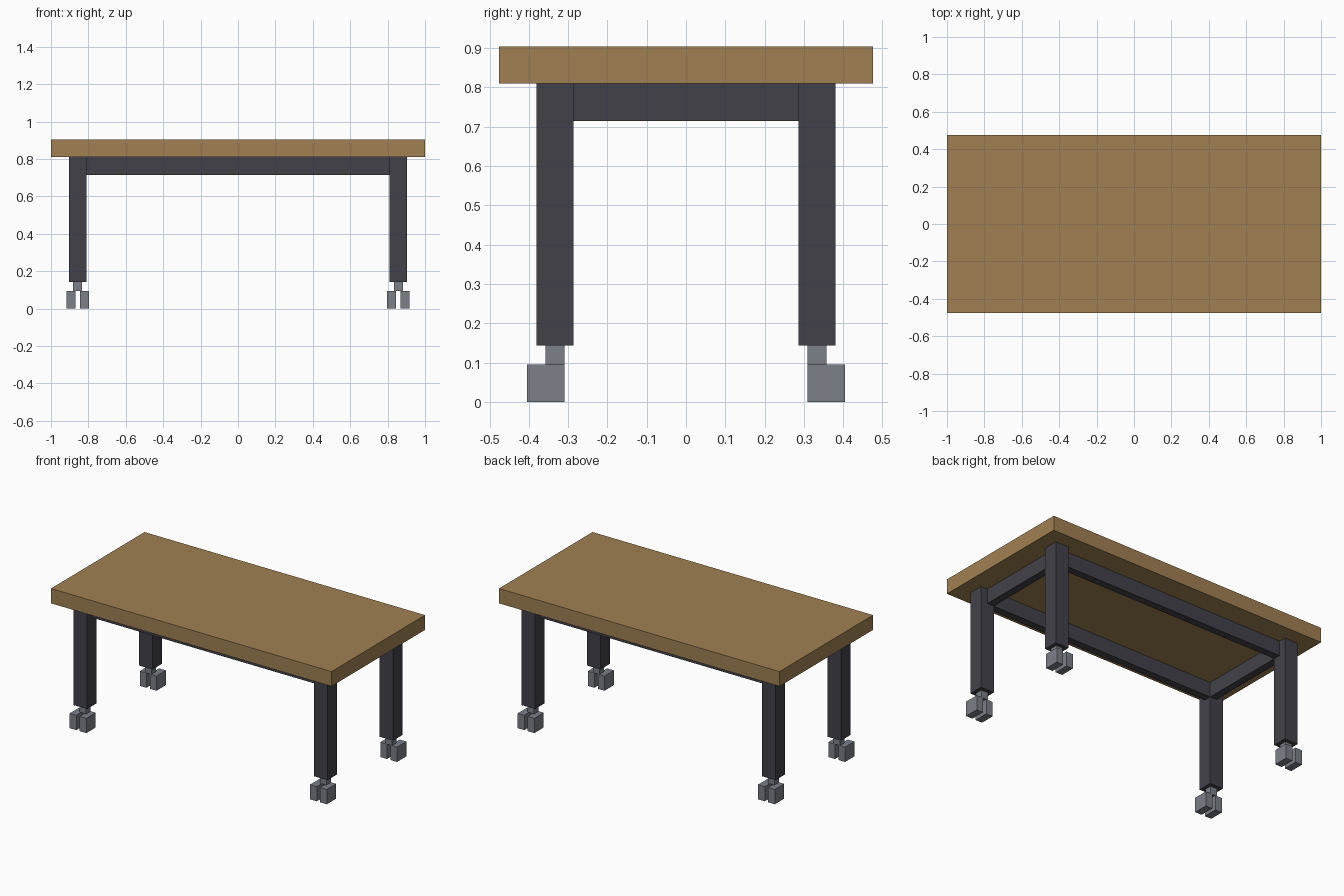
import bpy
import bmesh

if "Cube" in bpy.data.objects:
    bpy.data.objects.remove(bpy.data.objects["Cube"])

U = 1 / 21  # module: every part is a multiple of this size


def material(name, rgb):
    m = bpy.data.materials.new(name)
    m.diffuse_color = (*rgb, 1)
    m.use_nodes = True
    m.node_tree.nodes["Principled BSDF"].inputs["Base Color"].default_value = m.diffuse_color
    return m


WOOD = material("brown wood", (0.35, 0.216, 0.084))
STEEL = material("dark steel", (0.054, 0.053, 0.067))
GREY = material("caster grey", (0.2, 0.215, 0.245))


def box(name, x, y, z, mat):
    """Box from (min, max) ranges given in modules."""
    bm = bmesh.new()
    bmesh.ops.create_cube(bm, size=1)
    for v in bm.verts:
        for i, (lo, hi) in enumerate((x, y, z)):
            v.co[i] = U * ((lo + hi) / 2 + v.co[i] * (hi - lo))
    mesh = bpy.data.meshes.new(name)
    bm.to_mesh(mesh)
    bm.free()
    mesh.materials.append(mat)
    ob = bpy.data.objects.new(name, mesh)
    bpy.context.collection.objects.link(ob)
    return ob


def mirror(ob, axes):
    """Repeat a part across the centre on the given axes."""
    mod = ob.modifiers.new("mirror", 'MIRROR')
    mod.use_axis = ['x' in axes, 'y' in axes, False]
    mod.use_mirror_merge = False


# Table top
box("table_top", (-21, 21), (-10, 10), (17, 19), WOOD)

# Legs and the rails between them, set flush with the inner leg faces
mirror(box("legs", (17, 19), (6, 8), (3, 17), STEEL), "xy")
mirror(box("long_rails", (-17, 17), (6, 7), (15, 17), STEEL), "y")
mirror(box("short_rails", (17, 18), (-6, 6), (15, 17), STEEL), "x")

# Casters: a stem with twin blocky wheels offset outwards
mirror(box("caster_stems", (17.5, 18.5), (6.5, 7.5), (2, 3), GREY), "xy")
mirror(box("inner_wheels", (16.75, 17.75), (6.5, 8.5), (0, 2), GREY), "xy")
mirror(box("outer_wheels", (18.25, 19.25), (6.5, 8.5), (0, 2), GREY), "xy")
